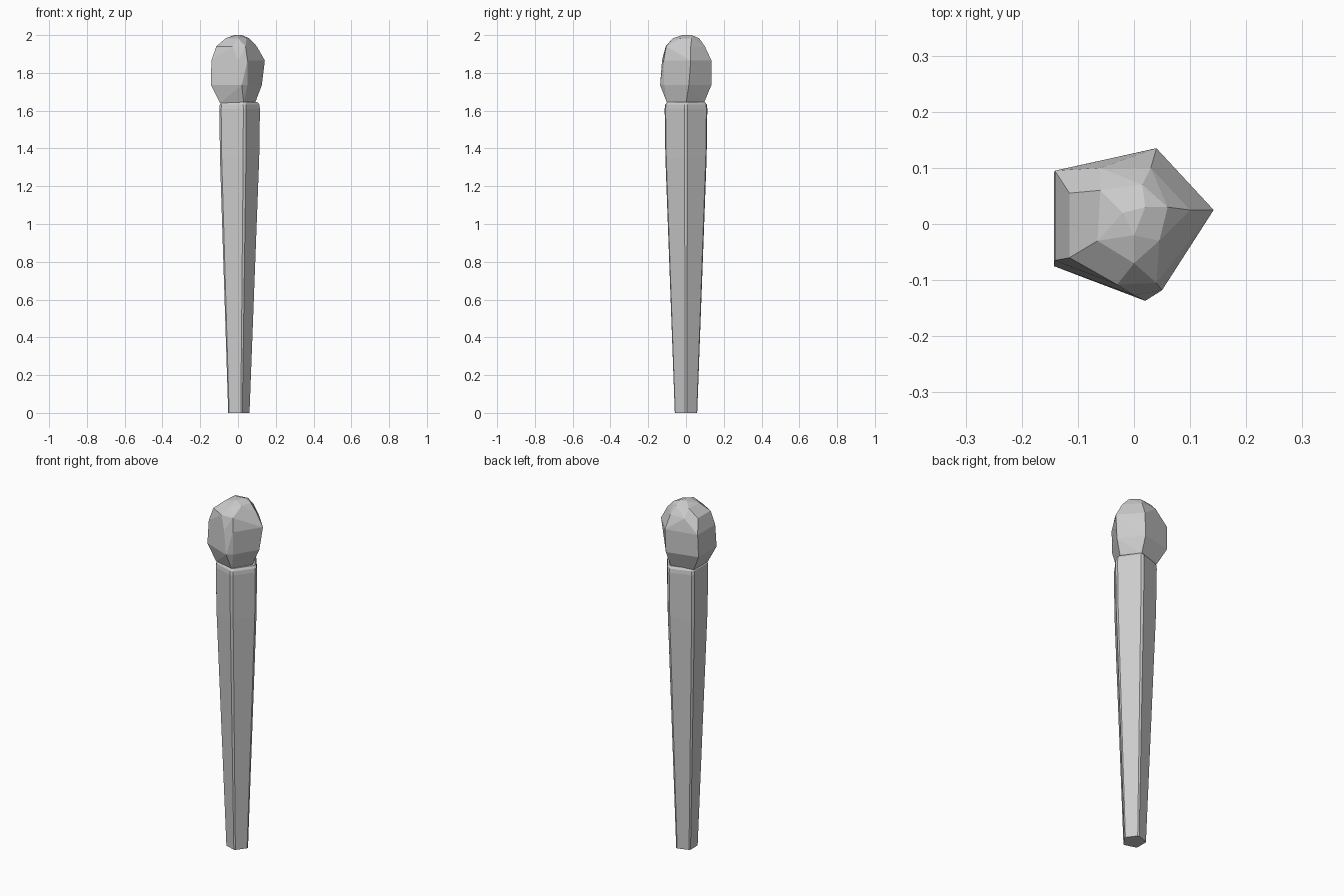
import bpy, bmesh, math

if "Cube" in bpy.data.objects:
    bpy.data.objects.remove(bpy.data.objects["Cube"])


def make_object(name, bm):
    bmesh.ops.recalc_face_normals(bm, faces=bm.faces)
    mesh = bpy.data.meshes.new(name)
    bm.to_mesh(mesh)
    bm.free()
    obj = bpy.data.objects.new(name, mesh)
    bpy.context.collection.objects.link(obj)
    return obj


def pentagon(radius, z, chamfer=0.07):
    """Five-sided section with a narrow flat on each corner."""
    corners = [(radius * math.cos(math.tau * i / 5), radius * math.sin(math.tau * i / 5)) for i in range(5)]
    points = []
    for i, (x, y) in enumerate(corners):
        for nx, ny in (corners[i - 1], corners[(i + 1) % 5]):
            points.append((x + (nx - x) * chamfer, y + (ny - y) * chamfer, z))
    return points


# Tapered shaft with an eased top rim
bm = bmesh.new()
sections = [(0.064, 0), (0.118, 1.35), (0.122, 1.61), (0.119, 1.632), (0.109, 1.645)]
rings = [[bm.verts.new(p) for p in pentagon(r, z)] for r, z in sections]
for low, high in zip(rings, rings[1:]):
    for i in range(10):
        j = (i + 1) % 10
        bm.faces.new((low[i], low[j], high[j], high[i]))
bm.faces.new(rings[0])
bm.faces.new(rings[-1])
make_object("shaft", bm)

# Roughly cut knob: convex shape through a few irregular levels
levels = {
    1.64: [(0.09, 0), (0.03, 0.095), (-0.095, 0.065), (-0.095, -0.065), (0.03, -0.1)],
    1.735: [(0.126, 0.015), (0.035, 0.134), (-0.143, 0.09), (-0.143, -0.075), (0.02, -0.137), (0.05, -0.115)],
    1.865: [(0.142, 0.025), (0.04, 0.135), (-0.141, 0.095), (-0.141, -0.065), (0.0, -0.127), (0.05, -0.118)],
    1.94: [(0.1, 0.025), (0.03, 0.1), (-0.06, 0.1), (-0.115, 0.055), (-0.115, -0.06), (-0.03, -0.108), (0.04, -0.105)],
    1.983: [(0.06, 0.03), (0.015, 0.07), (-0.06, 0.06), (-0.065, -0.03), (0.0, -0.07), (0.045, -0.03)],
    2.0: [(0.02, 0.03), (-0.02, 0.02), (0.0, -0.02)],
}
bm = bmesh.new()
for z, points in levels.items():
    for x, y in points:
        bm.verts.new((x, y, z))
hull = bmesh.ops.convex_hull(bm, input=bm.verts)
unused = {g for g in hull["geom_interior"] + hull["geom_unused"] if isinstance(g, bmesh.types.BMVert)}
bmesh.ops.delete(bm, geom=list(unused), context='VERTS')
bmesh.ops.dissolve_limit(bm, angle_limit=math.radians(6), verts=bm.verts, edges=bm.edges)
make_object("knob", bm)
